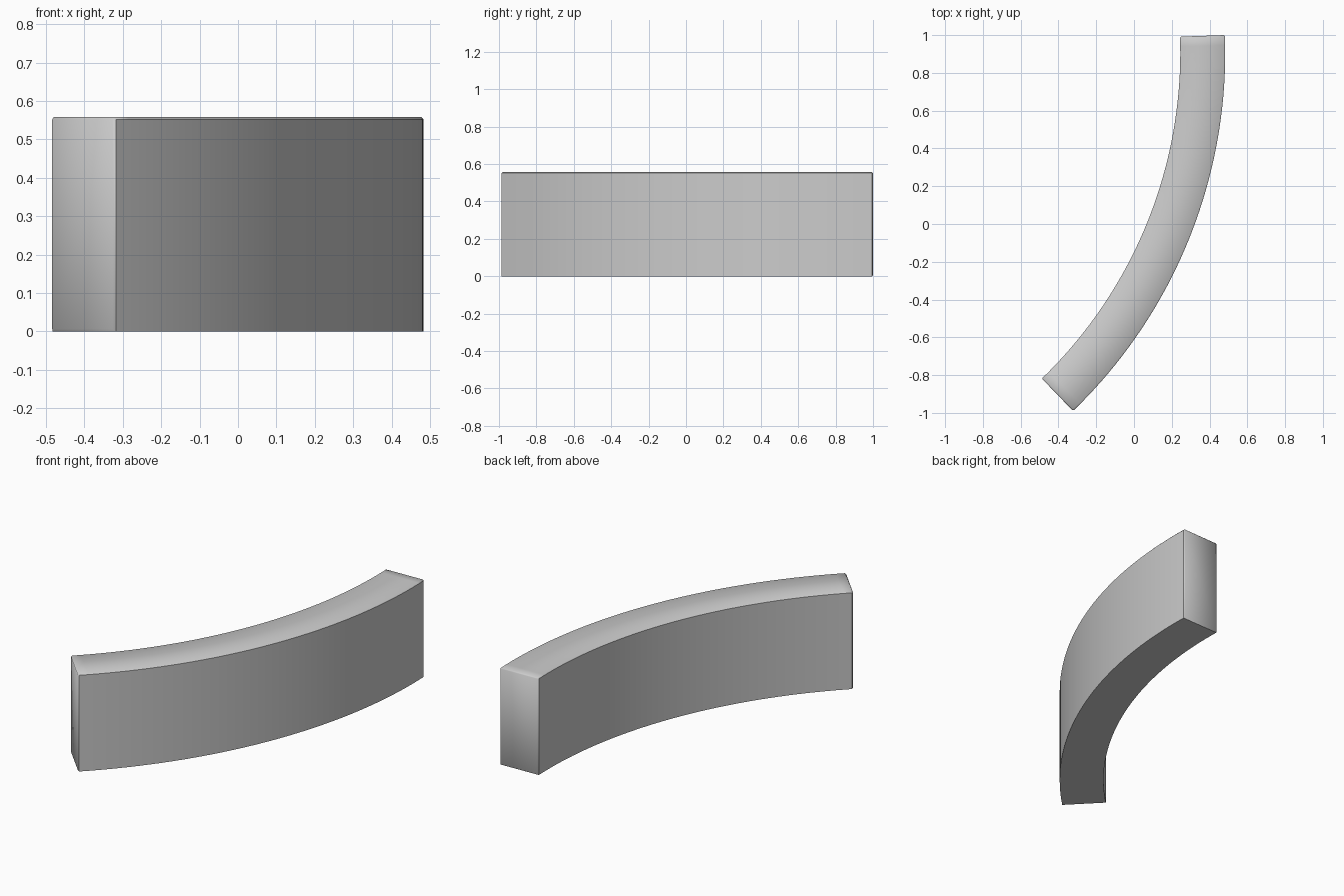
import bpy, bmesh, math
from mathutils import Vector

if "Cube" in bpy.data.objects:
    bpy.data.objects.remove(bpy.data.objects["Cube"])

CENTRE = Vector((-2.155, 0.908, 0))
R_IN, R_OUT, HEIGHT = 2.40, 2.638, 0.558
A0, A1, SEGS, CHAMFER = math.radians(-46), math.radians(2), 40, 0.006

# Curved block: sweep a rectangle along an arc
bm = bmesh.new()
profile = [(R_IN, 0), (R_OUT, 0), (R_OUT, HEIGHT), (R_IN, HEIGHT)]
rings = []
for i in range(SEGS + 1):
    a = A0 + (A1 - A0) * i / SEGS
    rings.append([bm.verts.new(CENTRE + Vector((r * math.cos(a), r * math.sin(a), z)))
                  for r, z in profile])
for p, q in zip(rings, rings[1:]):
    for j in range(4):
        k = (j + 1) % 4
        bm.faces.new((p[j], p[k], q[k], q[j]))
caps = [bm.faces.new(rings[0]), bm.faces.new(rings[-1])]
bmesh.ops.recalc_face_normals(bm, faces=bm.faces)

# Fine chamfer around the top and both ends
rim = {e for f in caps for e in f.edges}
for p, q in zip(rings, rings[1:]):
    rim |= {bm.edges.get((p[j], q[j])) for j in (2, 3)}
bmesh.ops.bevel(bm, geom=list(rim), offset=CHAMFER, segments=1,
                profile=0.5, affect='EDGES')
bm.normal_update()


def kind(face):
    """Tell side walls and the base apart from the softened top and ends."""
    n = face.normal
    radial = (face.calc_center_median() - CENTRE)
    radial.z = 0
    d = n.dot(radial.normalized())
    if n.z < -0.95:
        return "base"
    return "outer" if d > 0.95 else "inner" if d < -0.95 else "soft"


# Walls and base stay crisp, chamfers blend into the top and ends
for f in bm.faces:
    f.smooth = True
for e in bm.edges:
    if len({kind(f) for f in e.link_faces}) > 1:
        e.smooth = False

mesh = bpy.data.meshes.new("curved_block")
bm.to_mesh(mesh)
bm.free()
bpy.context.collection.objects.link(bpy.data.objects.new("curved_block", mesh))
